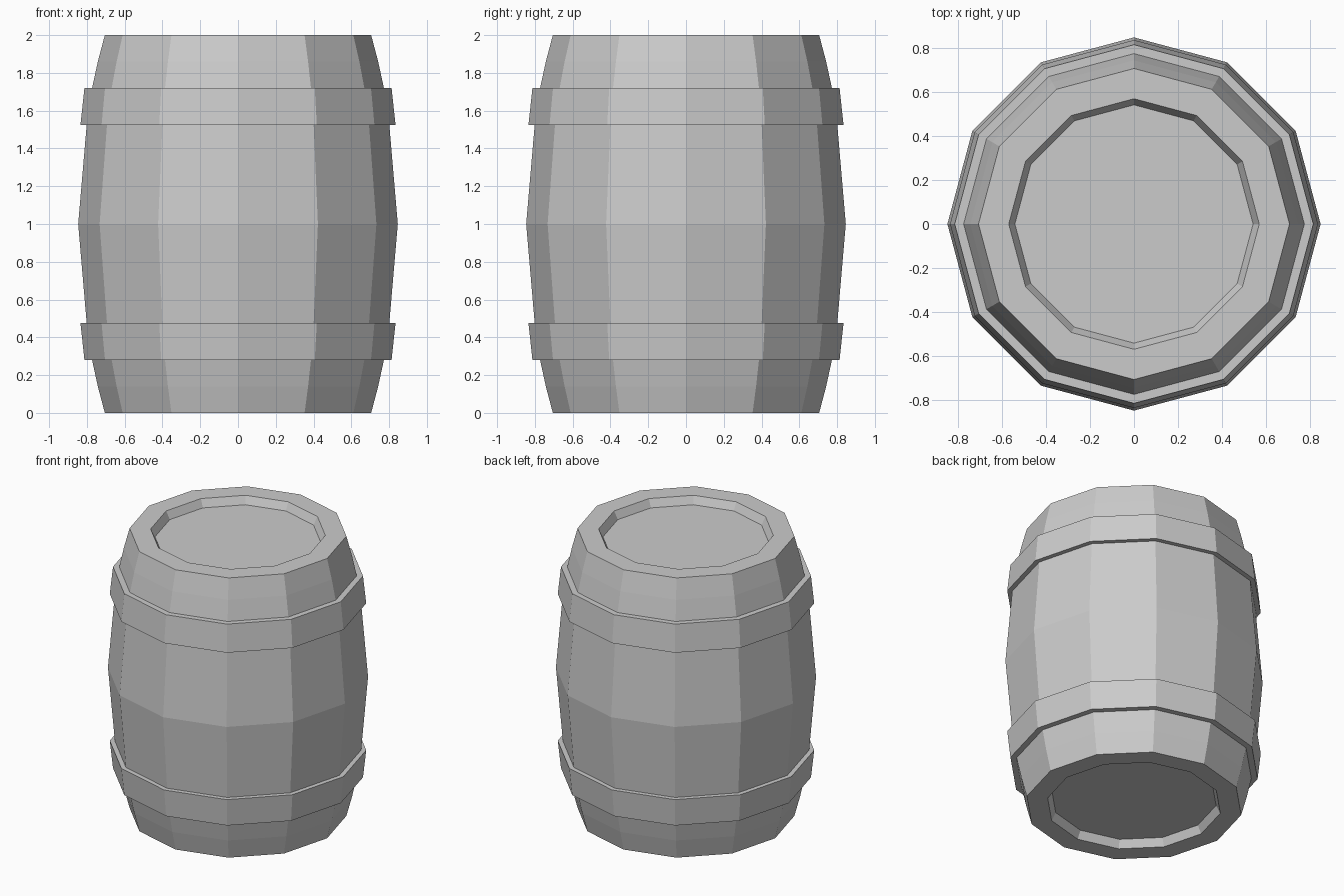
import bpy, bmesh
from math import cos, sin, pi

if "Cube" in bpy.data.objects:
    bpy.data.objects.remove(bpy.data.objects["Cube"])

SIDES = 12


def lathe(name, profile, closed=False):
    """Spin (radius, z) points around z with flat facets; open ends are capped."""
    bm = bmesh.new()
    rings = [[bm.verts.new((r * cos(2 * pi * i / SIDES), r * sin(2 * pi * i / SIDES), z))
              for i in range(SIDES)] for r, z in profile]
    pairs = list(zip(rings, rings[1:]))
    if closed:
        pairs.append((rings[-1], rings[0]))
    else:
        bm.faces.new(rings[0])
        bm.faces.new(rings[-1])
    for a, b in pairs:
        for i in range(SIDES):
            j = (i + 1) % SIDES
            bm.faces.new((a[i], a[j], b[j], b[i]))
    bmesh.ops.recalc_face_normals(bm, faces=bm.faces)
    mesh = bpy.data.meshes.new(name)
    bm.to_mesh(mesh)
    bm.free()
    obj = bpy.data.objects.new(name, mesh)
    bpy.context.collection.objects.link(obj)
    return obj


def flip(profile):
    """Mirror a profile about the middle height."""
    return [(r, 2 - z) for r, z in reversed(profile)]


# Bulging staves with a recessed head at both ends
upper = [(0.792, 1.63), (0.742, 1.86), (0.705, 2.0), (0.568, 2.0), (0.54, 1.945)]
lathe("barrel_body", flip(upper) + [(0.846, 1.0)] + upper)

# Two tapered hoops, mirrored about the middle
hoop = [(0.79, 1.525), (0.834, 1.525), (0.813, 1.72), (0.76, 1.72)]
lathe("upper_hoop", hoop, closed=True)
lathe("lower_hoop", flip(hoop), closed=True)
